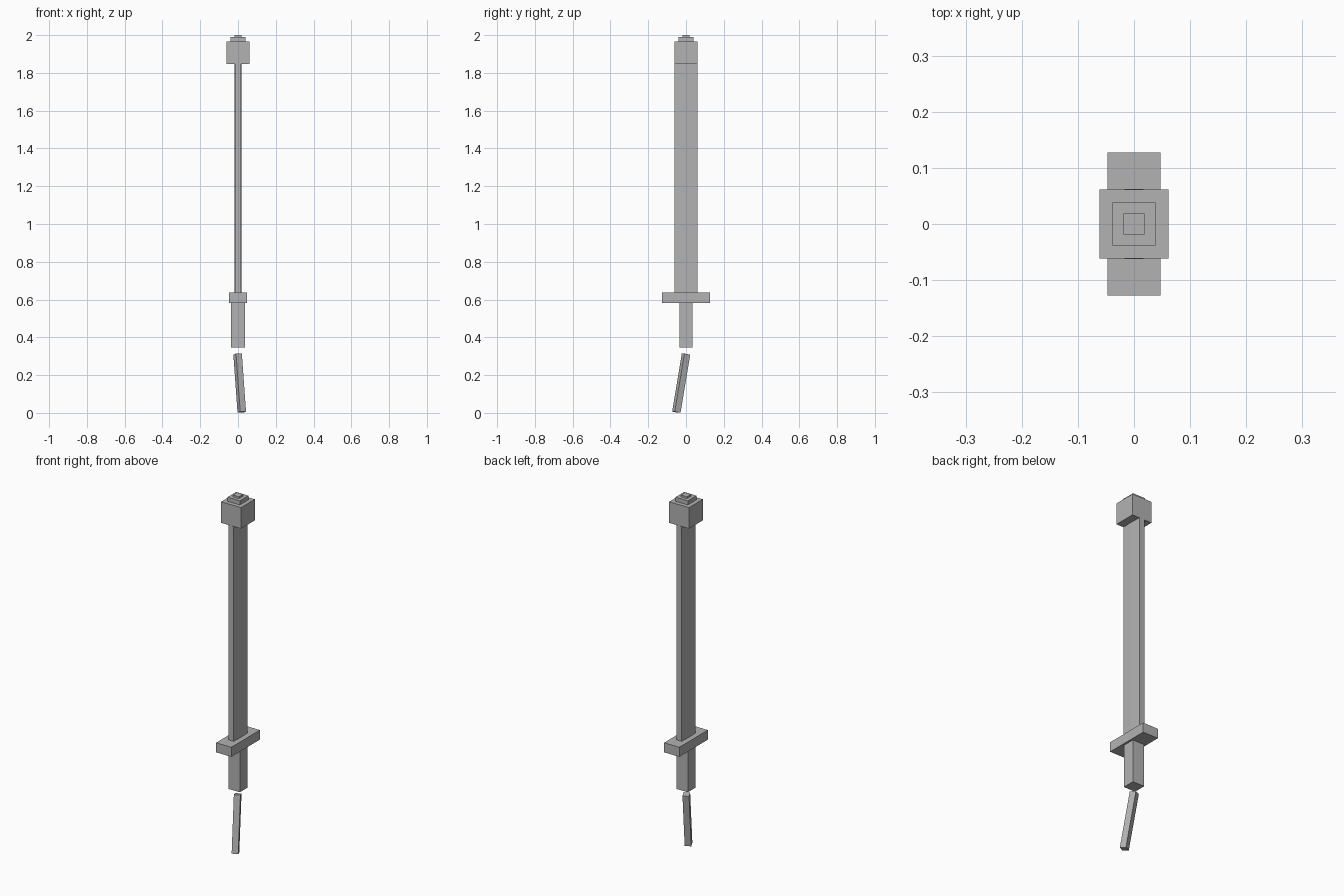
import bpy, bmesh
from math import radians
from mathutils import Vector, Matrix

if "Cube" in bpy.data.objects:
    bpy.data.objects.remove(bpy.data.objects["Cube"])

grey = bpy.data.materials.new("plain_grey")
grey.diffuse_color = (0.45, 0.45, 0.45, 1)
grey.use_nodes = True
grey.node_tree.nodes["Principled BSDF"].inputs["Base Color"].default_value = grey.diffuse_color


def finish(name, bm):
    bmesh.ops.recalc_face_normals(bm, faces=bm.faces)
    mesh = bpy.data.meshes.new(name)
    bm.to_mesh(mesh)
    bm.free()
    mesh.materials.append(grey)
    obj = bpy.data.objects.new(name, mesh)
    bpy.context.collection.objects.link(obj)
    return obj


def box(name, width, depth, z0, z1):
    """Upright box centred on the z axis."""
    bm = bmesh.new()
    bmesh.ops.create_cube(bm, size=1, matrix=Matrix.Translation((0, 0, (z0 + z1) / 2))
                          @ Matrix.Diagonal((width, depth, z1 - z0, 1)))
    return finish(name, bm)


# Grip, cross guard and stepped cap
box("grip", 0.072, 0.07, 0.345, 0.583)
box("guard", 0.095, 0.254, 0.583, 0.637)
box("cap_block", 0.123, 0.123, 1.848, 1.967)
box("cap_step", 0.077, 0.077, 1.967, 1.99)
box("cap_tip", 0.038, 0.038, 1.99, 2.0)

# Blade: flat bar with a faint ridge down the middle of each broad side
bm = bmesh.new()
profile = [(-0.0165, -0.062), (0.0165, -0.062), (0.0185, 0),
           (0.0165, 0.062), (-0.0165, 0.062), (-0.0185, 0)]
base = bm.faces.new([bm.verts.new((x, y, 0.637)) for x, y in profile])
top = bmesh.ops.extrude_face_region(bm, geom=[base], use_keep_orig=True)
bmesh.ops.translate(bm, vec=(0, 0, 1.211),
                    verts=[v for v in top["geom"] if isinstance(v, bmesh.types.BMVert)])
finish("blade", bm)

# Loose hanging strip below the grip, tilted and slightly turned
upper, lower = Vector((-0.002, 0.0, 0.311)), Vector((0.020, -0.051, 0.004))
axis = upper - lower
tilt = Vector((0, 0, 1)).rotation_difference(axis).to_matrix().to_4x4()
strip = box("hanging_strip", 0.034, 0.034, -axis.length / 2, axis.length / 2)
strip.matrix_world = (Matrix.Translation((upper + lower) / 2) @ tilt
                      @ Matrix.Rotation(radians(25), 4, 'Z'))
